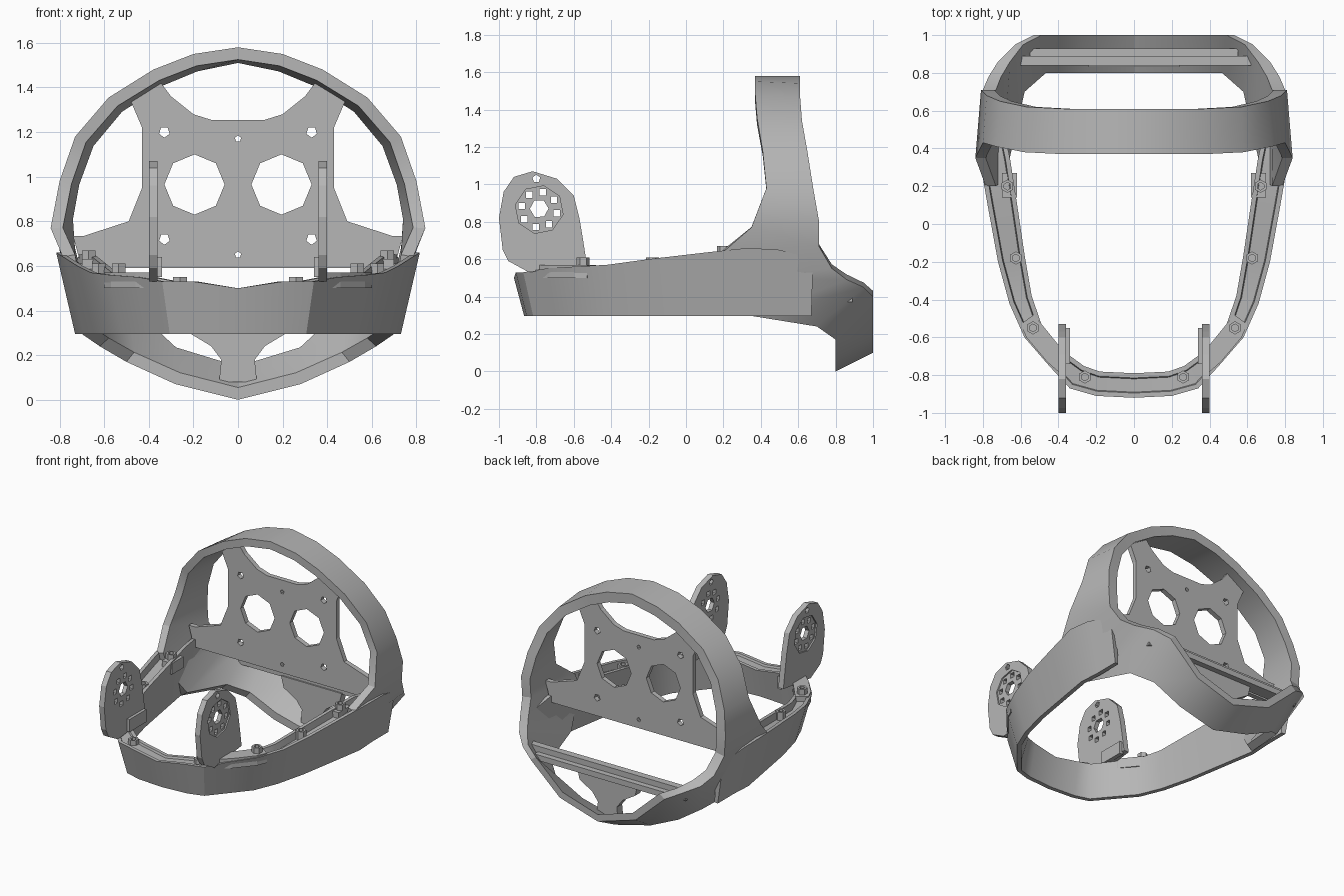
import bpy, bmesh, math
from mathutils import Vector

if "Cube" in bpy.data.objects:
    bpy.data.objects.remove(bpy.data.objects["Cube"])

grey = bpy.data.materials.new("plain_grey")
grey.use_nodes = True
colour = (0.47, 0.47, 0.47, 1)
grey.diffuse_color = colour
grey.node_tree.nodes["Principled BSDF"].inputs["Base Color"].default_value = colour


def finish(name, bm, smooth=False):
    bmesh.ops.recalc_face_normals(bm, faces=bm.faces)
    mesh = bpy.data.meshes.new(name)
    bm.to_mesh(mesh)
    bm.free()
    mesh.materials.append(grey)
    obj = bpy.data.objects.new(name, mesh)
    bpy.context.collection.objects.link(obj)
    if smooth:
        bpy.ops.object.select_all(action='DESELECT')
        obj.select_set(True)
        bpy.context.view_layer.objects.active = obj
        bpy.ops.object.shade_smooth_by_angle(angle=math.radians(28))
    return obj


def loft(name, rings, closed):
    bm = bmesh.new()
    rows = [[bm.verts.new(p) for p in ring] for ring in rings]
    n = len(rows[0])
    pairs = list(zip(rows, rows[1:]))
    if closed:
        pairs.append((rows[-1], rows[0]))
    else:
        bm.faces.new(rows[0])
        bm.faces.new(rows[-1])
    for a, b in pairs:
        for i in range(n):
            j = (i + 1) % n
            bm.faces.new((a[i], a[j], b[j], b[i]))
    return finish(name, bm, True)


def prism(bm, outline, axis, start, end):
    """Extrude a 2D outline along x, y or z."""
    place = {'x': lambda p, d: (d, p[0], p[1]),
             'y': lambda p, d: (p[0], d, p[1]),
             'z': lambda p, d: (p[0], p[1], d)}[axis]
    lo, hi = ([bm.verts.new(place(p, d)) for p in outline] for d in (start, end))
    bm.faces.new(lo)
    bm.faces.new(hi)
    for i in range(len(lo)):
        j = (i + 1) % len(lo)
        bm.faces.new((lo[i], lo[j], hi[j], hi[i]))


def solid(name, outline, axis, start, end):
    bm = bmesh.new()
    prism(bm, outline, axis, start, end)
    return finish(name, bm)


def ngon(cx, cy, r, n, turn=0.0):
    return [(cx + r * math.sin(turn + math.tau * i / n),
             cy + r * math.cos(turn + math.tau * i / n)) for i in range(n)]


def rect(a, b, c, d):
    return [(a, c), (b, c), (b, d), (a, d)]


def cut(obj, outlines, axis, start, end):
    bm = bmesh.new()
    for o in outlines:
        prism(bm, o, axis, start, end)
    cutter = finish("cutter", bm)
    cutter.hide_render = True
    mod = obj.modifiers.new("cut", 'BOOLEAN')
    mod.object, mod.operation, mod.solver = cutter, 'DIFFERENCE', 'EXACT'
    graph = bpy.context.evaluated_depsgraph_get()
    mesh = bpy.data.meshes.new_from_object(obj.evaluated_get(graph))
    obj.modifiers.clear()
    obj.data = mesh
    bpy.data.objects.remove(cutter)


def flip(p):
    return (-p[0],) + tuple(p[1:])


# Head hoop: front edge and back edge of the outer skin, top to bottom
front_edge = [(0, .37, 1.58), (.2, .37, 1.55), (.38, .37, 1.48), (.58, .38, 1.355),
              (.73, .41, 1.18), (.8, .43, .98), (.84, .35, .77), (.785, .2, .64),
              (.755, .22, .5), (.7, .36, .295), (.62, .7, .24), (.5, .8, .17),
              (.28, .8, .07), (0, .8, 0)]
back_edge = [(0, .61, 1.58), (.2, .61, 1.54), (.37, .61, 1.47), (.57, .62, 1.34),
             (.71, .65, 1.17), (.78, .68, .98), (.81, .71, .81), (.8, .71, .67),
             (.77, .78, .55), (.72, .86, .49), (.63, .95, .45), (.53, 1, .4),
             (.3, 1, .19), (0, 1, .1)]


def inward(p, t):
    v = Vector((0, p[1], .8)) - Vector(p)
    return tuple(Vector(p) + v.normalized() * t)


half = [(f, b, inward(b, .07 if b[1] < .9 else .05), inward(f, .055))
        for f, b in zip(front_edge, back_edge)]
other = [tuple(flip(p) for p in ring) for ring in half[-2:0:-1]]
loft("head_hoop", half + other, True)

# Jaw band: outer top edge from front centre to the back, with band width
path = [(0, -.92, .5, .13), (.2, -.91, .53, .13), (.34, -.87, .53, .14),
        (.45, -.75, .55, .11), (.58, -.6, .56, .11), (.66, -.42, .57, .125),
        (.72, -.2, .6, .145), (.775, .1, .635, .155), (.815, .33, .66, .16),
        (.805, .5, .65, .12), (.77, .68, .6, .06)]
rings = []
for i, (x, y, top, w) in enumerate(path):
    a = path[i - 1] if i else flip(path[1])
    b = path[min(i + 1, len(path) - 1)]
    n = Vector((a[1] - b[1], b[0] - a[0])).normalized()
    groove = .05 if i > 4 else .015
    low = min(.085, .055 + .004 * i) if w > .1 else .05
    section = [(low, .295), (0, top), (.025, top), (.03, top - groove),
               (w - .03, top - groove), (w - .025, top), (w, top), (low + .03, .295)]
    rings.append([(x + n.x * d if i else 0, y + n.y * d, z) for d, z in section])
left_rings = [[flip(p) for p in r] for r in rings[:0:-1]]
loft("jaw_band", left_rings + rings, False)

# Back plate with lens holes and screw holes
side = [(.7, .59), (.74, .735), (.69, .735), (.49, .8), (.43, .95), (.43, 1.22), (.49, 1.36),
        (.36, 1.44), (.3, 1.36), (.2, 1.28), (.12, 1.255)]
plate = solid("back_plate", side + [flip(p) for p in reversed(side)], 'y', .5, .535)
holes = [ngon(s * .195, .965, .135, 8) for s in (-1, 1)]
holes += [ngon(s * .33, z, .025, 5, math.pi) for s in (-1, 1) for z in (.72, 1.2)]
holes += [ngon(0, z, .015, 5) for z in (.65, 1.17)]
cut(plate, holes, 'y', .4, .65)

# Rear cross beam, lip and centre bracket
solid("rear_beam", rect(.84, .89, .37, .45), 'x', -.62, .62)
solid("rear_beam_lip", rect(.89, .93, .37, .41), 'x', -.55, .55)
arm = [(.085, .08), (.075, .18), (.12, .24), (.22, .3), (.24, .38)]
solid("centre_bracket", arm + [flip(p) for p in reversed(arm)], 'y', .83, .89)

# Side ears, feet and screw bosses
ear_shape = [(-.53, .57), (-.55, .7), (-.57, .82), (-.6, .94), (-.69, 1.03), (-.82, 1.07),
             (-.92, 1.04), (-.975, .96), (-1, .82), (-.98, .65), (-.95, .59), (-.84, .53)]
for s, label in ((1, "left"), (-1, "right")):
    ear = solid(label + "_ear", ear_shape, 'x', s * .36, s * .4)
    cut(ear, [ngon(-.785, .865, .13, 8, .2)], 'x', s * .39, s * .45)
    ring = [rect(y - .017, y + .017, z - .017, z + .017)
            for y, z in ngon(-.785, .865, .095, 8, .2)]
    cut(ear, ring + [ngon(-.785, .87, .05, 6, .5), ngon(-.8, 1.03, .022, 5)],
        'x', s * .3, s * .5)
    foot = [(.38, -.8), (.46, -.73), (.57, -.6), (.6, -.53), (.53, -.48), (.4, -.64)]
    solid(label + "_ear_foot", [(s * x, y) for x, y in foot], 'z', .5, .57)
    solid(label + "_ear_rib", rect(-.74, -.55, .55, .64), 'x', s * .34, s * .37)
    for k, (x, y, z) in enumerate([(.67, .2, .67), (.625, -.18, .61), (.535, -.55, .61),
                                   (.26, -.81, .55)]):
        boss = solid(f"{label}_boss_{k}", ngon(s * x, y, .035, 6), 'z', z - .12, z)
        cut(boss, [ngon(s * x, y, .02, 6)], 'z', z - .05, z + .1)
    solid(label + "_inner_clip", [(s * x, y) for x, y in rect(.62, .7, .14, .27)], 'z', .55, .63)
